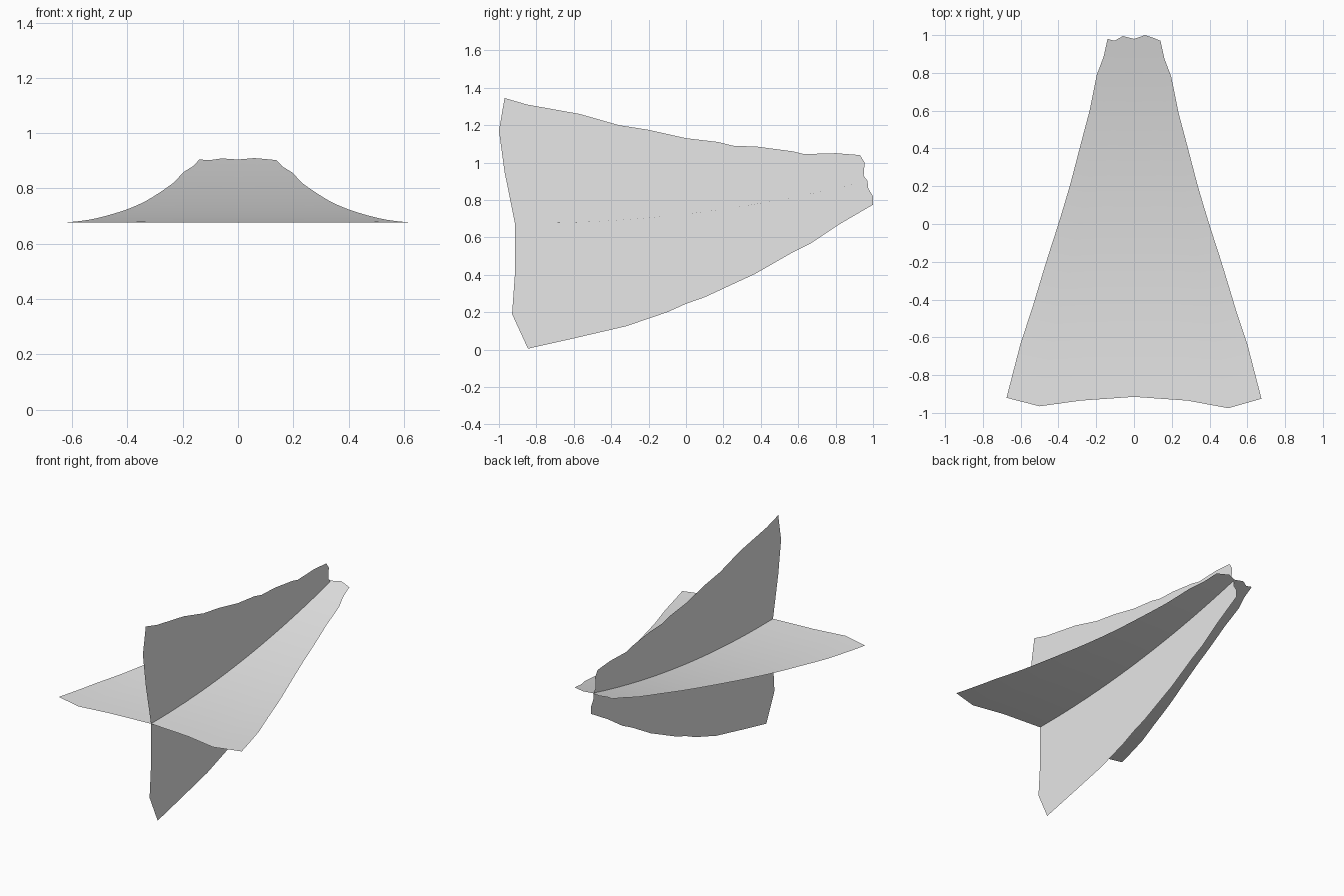
import bpy
import bmesh

cube = bpy.data.objects.get("Cube")
if cube:
    bpy.data.objects.remove(cube, do_unlink=True)

# One plain grey for both sheets
grey = bpy.data.materials.new("light grey")
grey.use_nodes = True
colour = (0.8, 0.8, 0.8, 1)
grey.diffuse_color = colour
grey.node_tree.nodes["Principled BSDF"].inputs["Base Color"].default_value = colour


def lerp(start, end, factor):
    return start + (end - start) * factor


def sample(profile, position):
    """Linear interpolation through a list of (position, value) pairs."""
    for (p, a), (q, b) in zip(profile, profile[1:]):
        if position <= q:
            return lerp(a, b, (position - p) / (q - p))
    return profile[-1][1]


def spine_height(y):
    """Height of the gently rising line where the two sheets cross."""
    return 0.725 + 0.116 * y + 0.069 * y * y


def finish(bm, name, smooth):
    bmesh.ops.recalc_face_normals(bm, faces=bm.faces[:])
    for face in bm.faces:
        face.smooth = smooth
    mesh = bpy.data.meshes.new(name)
    bm.to_mesh(mesh)
    bm.free()
    mesh.materials.append(grey)
    obj = bpy.data.objects.new(name, mesh)
    bpy.context.collection.objects.link(obj)
    return obj


def build_horizontal_sheet():
    # Half width along the length, then each column: cross position, front y, back y
    half_width = [(-.92, .675), (-.63, .6), (-.45, .54), (-.2, .465), (0, .4),
                  (.2, .34), (.45, .275), (.6, .235), (.8, .195), (.9, .155), (.98, .14)]
    columns = [(-1, -.92, .98), (-.74, -.965, .97), (-.42, -.935, .995), (0, -.915, .98),
               (.42, -.935, 1), (.74, -.975, .985), (1, -.925, .97)]
    rows = 20
    bm = bmesh.new()
    grid = []
    for row in range(rows + 1):
        along = row / rows
        width = sample(half_width, lerp(-.92, .98, along))
        line = []
        for across, front, back in columns:
            y = lerp(front, back, along)
            line.append(bm.verts.new((across * width, y, spine_height(y))))
        grid.append(line)
    for near, far in zip(grid, grid[1:]):
        for i in range(len(columns) - 1):
            bm.faces.new((near[i], near[i + 1], far[i + 1], far[i]))
    finish(bm, "horizontal_sheet", True)


def build_fin(name, edge):
    """Flat fin between its outer edge and the spine, both running front to back."""
    steps = 16
    front, back = edge[0][0], edge[-1][0]
    bm = bmesh.new()
    points = list(edge)
    for i in range(steps + 1):
        y = lerp(back, front, i / steps)
        points.append((y, spine_height(y)))
    bm.faces.new([bm.verts.new((0, y, z)) for y, z in points[:-1]])
    finish(bm, name, False)


build_horizontal_sheet()

# Upper fin: front edge, long top edge and ragged back edge
build_fin("upper_fin", [
    (-.915, spine_height(-.915)), (-.97, .95), (-1, 1.17), (-.97, 1.345), (-.85, 1.31),
    (-.57, 1.26), (-.36, 1.2), (-.2, 1.175), (0, 1.13), (.17, 1.11), (.25, 1.09),
    (.38, 1.085), (.57, 1.06), (.63, 1.045), (.8, 1.05), (.93, 1.04), (.955, 1),
    (.95, .93), (.97, spine_height(.97))])

# Lower fin: front edge, bowed bottom edge and short back edge
build_fin("lower_fin", [
    (-.915, spine_height(-.915)), (-.915, .4), (-.93, .19), (-.845, .005), (-.6, .06),
    (-.32, .125), (-.1, .2), (0, .245), (.1, .28), (.37, .405), (.57, .52), (.67, .57),
    (.82, .67), (1, .775), (1, .82), (.975, .86), (.97, spine_height(.97))])
